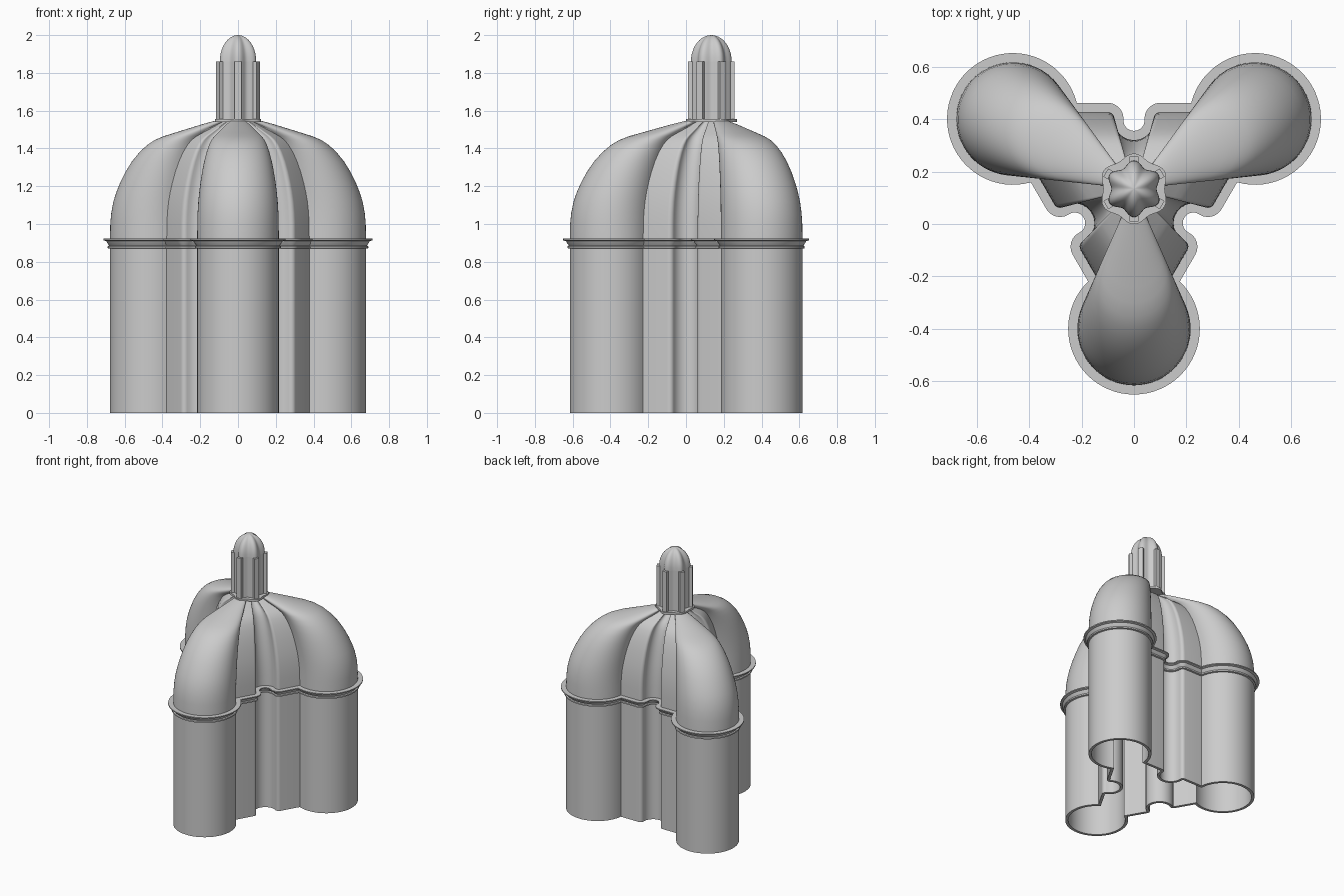
import bpy
from math import sin, cos, pi, radians, sqrt, atan2, hypot
from mathutils import Vector, Matrix

if "Cube" in bpy.data.objects:
    bpy.data.objects.remove(bpy.data.objects["Cube"])

AXIS = Vector((0, 0.134, 0))       # centre of the three-fold plan
LOBE_DIST, LOBE_R = 0.533, 0.216   # lobe towers
FLAT_Y = 0.293                     # flat wall between the lobes
FIL_X, FIL_R = 0.10, 0.025         # rounded corner of the niche
NICHE_Y = 0.186                    # deepest point of the niche
THICK = 0.02

stone = bpy.data.materials.new("grey_stone")
stone.use_nodes = True
stone.diffuse_color = (0.6, 0.6, 0.6, 1)
stone.node_tree.nodes["Principled BSDF"].inputs["Base Color"].default_value = (0.6, 0.6, 0.6, 1)


def make(name, verts, faces, angle=32):
    me = bpy.data.meshes.new(name)
    me.from_pydata(verts, [], faces)
    me.materials.append(stone)
    ob = bpy.data.objects.new(name, me)
    bpy.context.collection.objects.link(ob)
    bpy.ops.object.select_all(action='DESELECT')
    ob.select_set(True)
    bpy.context.view_layer.objects.active = ob
    bpy.ops.object.shade_smooth_by_angle(angle=radians(angle))
    return ob


def arc(c, r, a0, a1, n):
    return [Vector((c[0] + r * cos(a0 + (a1 - a0) * i / n),
                    c[1] + r * sin(a0 + (a1 - a0) * i / n), 0)) for i in range(n + 1)]


def plan(d):
    """Plan outline moved outward by d, always with the same point count."""
    lobe = (LOBE_DIST * cos(pi / 6), LOBE_DIST * sin(pi / 6))
    fil = (FIL_X, FLAT_Y - FIL_R)
    h = fil[1] - NICHE_Y
    rn = (FIL_X ** 2 + h ** 2 - FIL_R ** 2) / (2 * (h + FIL_R))
    niche = (0, NICHE_Y + rn)
    dy = FLAT_Y + d - lobe[1]
    corner = atan2(dy, -sqrt((LOBE_R + d) ** 2 - dy ** 2))
    if corner < 0:
        corner += 2 * pi
    turn = atan2(fil[1] - niche[1], fil[0])
    half = arc(lobe, LOBE_R + d, pi / 6, corner, 24)
    half += arc(fil, FIL_R + d, pi / 2, turn + pi, 6)
    half += arc(niche, rn - d, turn, -pi / 2, 8)[1:]
    third = half + [Vector((-p.x, p.y, 0)) for p in reversed(half[1:-1])]
    return [Matrix.Rotation(k * 2 * pi / 3, 3, 'Z') @ p for k in range(3) for p in third]


def flower(r, amp, n=72):
    """Six-lobed outline."""
    return [Vector((cos(a), sin(a), 0)) * (r + amp * cos(6 * (a - pi / 2)))
            for a in (2 * pi * i / n for i in range(n))]


def loft(name, rings, cap_start=False, cap_end=False, angle=32):
    """Skin a list of (outline, scale, height) rings."""
    verts, faces = [], []
    n = len(rings[0][0])
    for outline, s, z in rings:
        verts += [AXIS + p * s + Vector((0, 0, z)) for p in outline]
    for k in range(len(rings) - 1):
        for i in range(n):
            j = (i + 1) % n
            faces.append((k * n + i, k * n + j, (k + 1) * n + j, (k + 1) * n + i))
    if cap_start:
        faces.append(tuple(reversed(range(n))))
    if cap_end:
        faces.append(tuple(range((len(rings) - 1) * n, len(rings) * n)))
    return make(name, verts, faces, angle)


outer, inner = plan(0), plan(-THICK)

# Hollow walls, open underneath
loft("wall", [(inner, 1, 0.92), (inner, 1, 0), (outer, 1, 0), (outer, 1, 0.92)])

# Lobed dome, shrinking towards the axis
profile = [(1, 0.92), (0.998, 1.0), (0.99, 1.06), (0.973, 1.12), (0.95, 1.17),
           (0.92, 1.22), (0.88, 1.275), (0.83, 1.33), (0.77, 1.38), (0.71, 1.418),
           (0.65, 1.445), (0.58, 1.465), (0.5, 1.482), (0.4, 1.503), (0.28, 1.528),
           (0.15, 1.552)]
rings = [(inner, s, z - THICK * (1 - s)) for s, z in reversed(profile)]
rings += [(outer, s, z) for s, z in profile]
loft("dome", rings, angle=35)

# Moulded cornice following the plan
cornice = [(-0.005, 0.868), (0.012, 0.872), (0.012, 0.882), (0.005, 0.886),
           (0.016, 0.901), (0.02, 0.909), (0.035, 0.914), (0.035, 0.922), (-0.005, 0.922)]
loft("cornice", [(plan(d), 1, z) for d, z in cornice])

# Lantern: base plate, fluted body and cap
plate = flower(0.126, 0.009)
loft("lantern_base", [(plate, 1, 1.54), (plate, 1, 1.556)], True, True)
flute = flower(0.097, 0.011)
loft("lantern_body", [(flute, 1, 1.55), (flute, 1, 1.86)], True)
steps = 10
cap = [(flute, max(cos(pi / 2 * i / steps), 0.01), 1.86 + 0.14 * sin(pi / 2 * i / steps))
       for i in range(steps + 1)]
loft("lantern_cap", cap, False, True, 40)

# Six upright ribs around the lantern
for k in range(6):
    turn = Matrix.Rotation(pi / 6 + k * pi / 3, 3, 'Z')
    ring = [turn @ Vector(p) for p in ((0.085, -0.018, 0), (0.124, -0.018, 0),
                                       (0.124, 0.018, 0), (0.085, 0.018, 0))]
    loft("lantern_rib_%d" % (k + 1), [(ring, 1, 1.55), (ring, 1, 1.86)], True, True)
